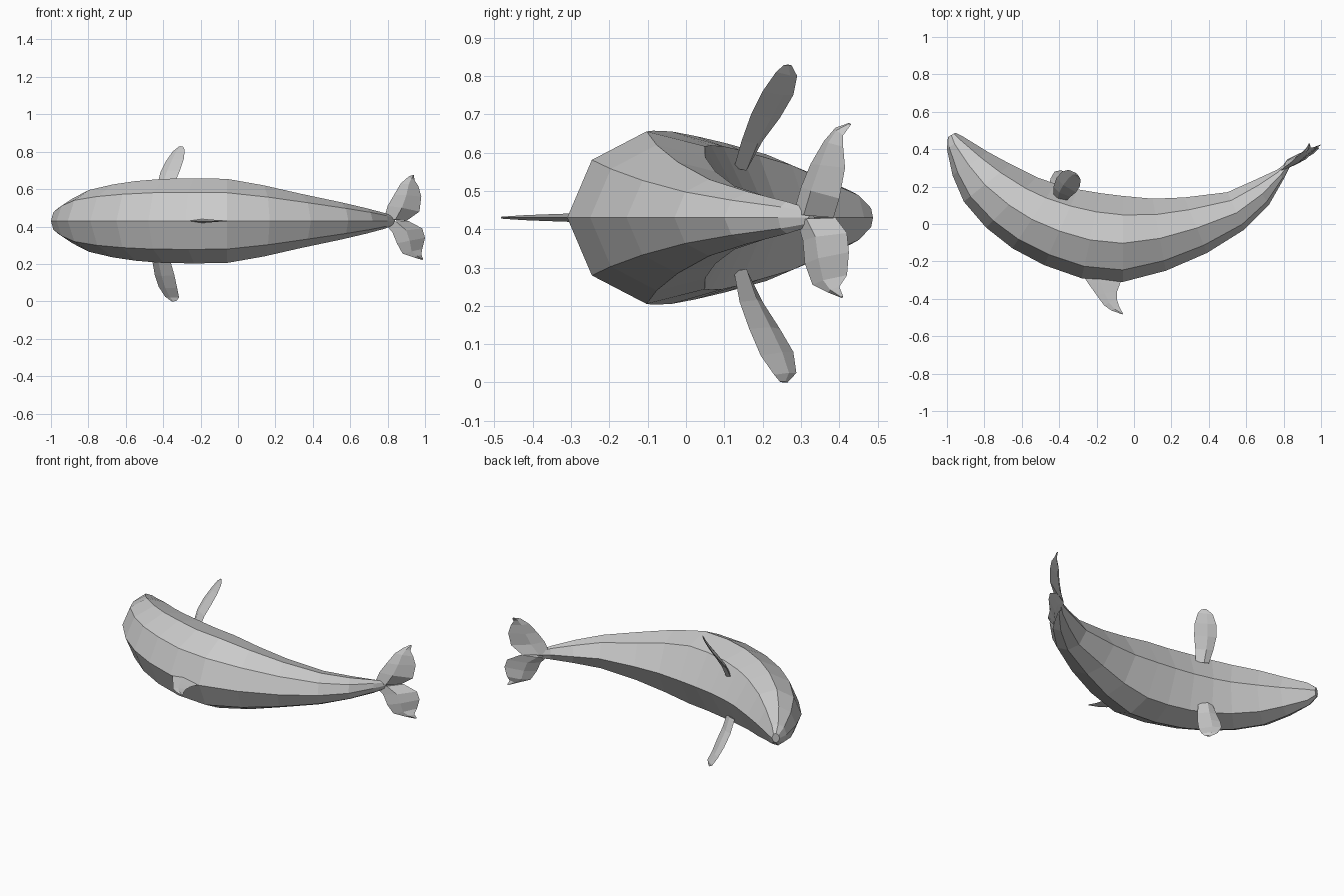
import bpy, bmesh
from mathutils import Vector

MID = 0.43  # height of the body's mirror plane


def loft(name, rings):
    """Skin a list of equal closed rings and cap both ends."""
    bm = bmesh.new()
    loops = [[bm.verts.new(p) for p in r] for r in rings]
    n = len(loops[0])
    for a, b in zip(loops, loops[1:]):
        for i in range(n):
            j = (i + 1) % n
            bm.faces.new((a[i], a[j], b[j], b[i]))
    bm.faces.new(loops[0])
    bm.faces.new(loops[-1])
    bmesh.ops.recalc_face_normals(bm, faces=bm.faces)
    mesh = bpy.data.meshes.new(name)
    bm.to_mesh(mesh)
    bm.free()
    obj = bpy.data.objects.new(name, mesh)
    bpy.context.collection.objects.link(obj)
    return obj


def fin(name, pairs, thick):
    """Lens-section blade between a leading and a trailing edge, root to tip."""
    lead = [Vector(p[:3]) for p in pairs]
    trail = [Vector(p[3:]) for p in pairs]
    span = (lead[-1] + trail[-1]) - (lead[0] + trail[0])
    rings = []
    for i, (a, b) in enumerate(zip(lead, trail)):
        nrm = (b - a).cross(span).normalized()
        t = thick * (1 - 0.8 * i / (len(pairs) - 1)) / 2
        m = a.lerp(b, 0.4)
        rings.append([a, m + nrm * t, b, m - nrm * t])
    return loft(name, rings)


# Body: back point x, y, belly point x, y, half width
stations = [
    (-0.995, 0.465, -0.955, 0.488, 0.03), (-1.0, 0.40, -0.91, 0.465, 0.07),
    (-0.97, 0.26, -0.78, 0.385, 0.12), (-0.91, 0.12, -0.66, 0.32, 0.165),
    (-0.79, -0.02, -0.52, 0.25, 0.195), (-0.65, -0.13, -0.42, 0.215, 0.213),
    (-0.48, -0.22, -0.30, 0.185, 0.225), (-0.28, -0.29, -0.18, 0.165, 0.227),
    (-0.06, -0.31, -0.06, 0.15, 0.225), (0.17, -0.25, 0.10, 0.135, 0.19),
    (0.39, -0.155, 0.27, 0.142, 0.145), (0.59, -0.03, 0.50, 0.17, 0.10),
    (0.72, 0.10, 0.645, 0.235, 0.068), (0.80, 0.24, 0.765, 0.29, 0.042),
    (0.84, 0.32, 0.825, 0.335, 0.022),
]
# Eight-sided section: fraction from back to belly, fraction of half width
section = [(0, 0), (0.14, 0.67), (0.45, 1), (0.78, 0.83),
           (1, 0), (0.78, -0.83), (0.45, -1), (0.14, -0.67)]
loft("body", [[(dx + (bx - dx) * f, dy + (by - dy) * f, MID + w * s)
               for f, s in section] for dx, dy, bx, by, w in stations])

# Back fin
fin("dorsal_fin", [
    (-0.29, -0.25, MID, -0.06, -0.27, MID),
    (-0.25, -0.31, MID, -0.075, -0.32, MID),
    (-0.20, -0.38, MID, -0.09, -0.36, MID),
    (-0.16, -0.435, MID, -0.092, -0.40, MID),
    (-0.12, -0.463, MID, -0.08, -0.44, MID),
    (-0.062, -0.483, MID, -0.058, -0.48, MID)], 0.025)

# Side flippers
fin("upper_flipper", [
    (-0.43, 0.16, 0.56, -0.36, 0.125, 0.56),
    (-0.43, 0.20, 0.63, -0.34, 0.145, 0.63),
    (-0.415, 0.245, 0.69, -0.31, 0.17, 0.70),
    (-0.385, 0.28, 0.75, -0.29, 0.20, 0.76),
    (-0.35, 0.29, 0.80, -0.285, 0.235, 0.81),
    (-0.315, 0.275, 0.828, -0.295, 0.255, 0.828)], 0.03)
fin("lower_flipper", [
    (-0.46, 0.16, 0.29, -0.38, 0.125, 0.29),
    (-0.457, 0.20, 0.21, -0.36, 0.14, 0.21),
    (-0.445, 0.245, 0.14, -0.34, 0.165, 0.14),
    (-0.425, 0.28, 0.08, -0.325, 0.195, 0.07),
    (-0.39, 0.288, 0.025, -0.315, 0.23, 0.02),
    (-0.355, 0.265, 0.0, -0.33, 0.245, 0.002)], 0.03)

# Tail flukes
fin("upper_fluke", [
    (0.78, 0.28, 0.44, 0.90, 0.385, 0.43),
    (0.80, 0.30, 0.51, 0.97, 0.40, 0.48),
    (0.835, 0.325, 0.57, 0.98, 0.415, 0.56),
    (0.87, 0.36, 0.63, 0.965, 0.41, 0.615),
    (0.91, 0.39, 0.665, 0.945, 0.41, 0.645),
    (0.935, 0.425, 0.677, 0.94, 0.43, 0.672)], 0.04)
fin("lower_fluke", [
    (0.78, 0.29, 0.42, 0.91, 0.39, 0.43),
    (0.825, 0.305, 0.37, 0.985, 0.42, 0.39),
    (0.85, 0.31, 0.31, 1.0, 0.425, 0.34),
    (0.88, 0.33, 0.255, 0.985, 0.42, 0.28),
    (0.94, 0.37, 0.235, 0.98, 0.40, 0.25),
    (0.985, 0.405, 0.221, 0.99, 0.41, 0.225)], 0.04)
